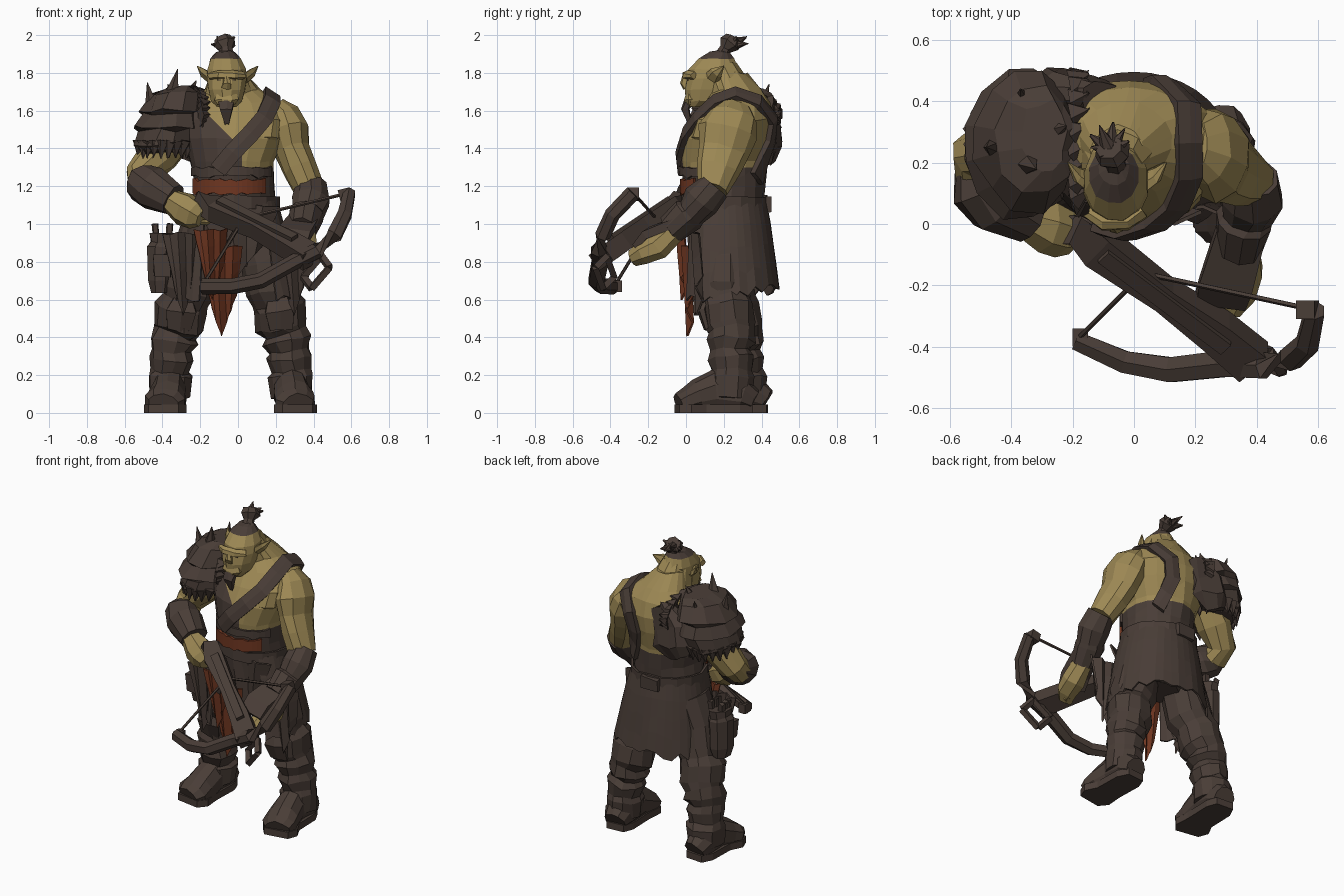
import bpy, bmesh, math, random
from mathutils import Vector
from mathutils.bvhtree import BVHTree

random.seed(4)
cube = bpy.data.objects.get("Cube")
if cube:
    bpy.data.objects.remove(cube, do_unlink=True)


def material(name, colour):
    mat = bpy.data.materials.new(name)
    mat.use_nodes = True
    mat.diffuse_color = (*colour, 1)
    for node in mat.node_tree.nodes:
        if node.type == 'BSDF_PRINCIPLED':
            node.inputs["Base Color"].default_value = (*colour, 1)
            node.inputs["Roughness"].default_value = .9
    return mat


skin = material("olive skin", (.34, .25, .09))
leather = material("dark leather", (.067, .047, .038))
cloth = material("rust cloth", (.16, .037, .015))


def finish(name, bm, *mats):
    bmesh.ops.recalc_face_normals(bm, faces=bm.faces)
    mesh = bpy.data.meshes.new(name)
    bm.to_mesh(mesh)
    bm.free()
    for mat in mats:
        mesh.materials.append(mat)
    obj = bpy.data.objects.new(name, mesh)
    bpy.context.collection.objects.link(obj)
    return obj


def add_tube(bm, rings, sides, level, rough):
    """Loft through rings of (x, y, z, radius[, second radius])."""
    points = [Vector(r[:3]) for r in rings]
    loops = []
    for i, ring in enumerate(rings):
        t = (points[min(i + 1, len(rings) - 1)] - points[max(i - 1, 0)]).normalized()
        t = Vector((0, 0, 1)) if level else t
        u = Vector((1, 0, 0)) if abs(t.x) < .8 else Vector((0, 1, 0))
        u = (u - t * u.dot(t)).normalized()
        v = t.cross(u)
        grow = math.sqrt(2) if sides == 4 else 1
        loop = []
        for k in range(sides):
            a = math.tau * (k + .5) / sides
            p = points[i] + grow * (u * ring[3] * math.cos(a) + v * ring[-1] * math.sin(a))
            p += Vector([random.uniform(-rough, rough) for _ in range(3)])
            p.z = max(p.z, 0)
            loop.append(bm.verts.new(p))
        loops.append(loop)
    for a, b in zip(loops, loops[1:]):
        for k in range(sides):
            n = (k + 1) % sides
            bm.faces.new((a[k], a[n], b[n], b[k]))
    bm.faces.new(loops[0])
    bm.faces.new(loops[-1])


def tubes(name, mat, *paths, sides=10, level=False, rough=.005):
    bm = bmesh.new()
    for rings in paths:
        add_tube(bm, rings, sides, level, rough)
    return finish(name, bm, mat)


def spike(base, tip, radius):
    return [(*base, radius), (*tip, .002)]


def beam(a, b, w, h):
    return [(*a, w, h), (*b, w, h)]


def sheet(name, mat, point, columns, rows, closed=False, thick=.012):
    """Cloth grid from point(u, v), thickened."""
    bm = bmesh.new()
    grid = [[bm.verts.new(point(c / columns, r / rows)) for r in range(rows + 1)]
            for c in range(columns + (not closed))]
    for c in range(columns):
        a, b = grid[c], grid[(c + 1) % len(grid)]
        for r in range(rows):
            bm.faces.new((a[r], b[r], b[r + 1], a[r + 1]))
    obj = finish(name, bm, mat)
    mod = obj.modifiers.new("thickness", 'SOLIDIFY')
    mod.thickness = thick
    mod.offset = 0
    return obj


# Torso: bare skin above, leather vest below a slanted neckline
bm = bmesh.new()
add_tube(bm, [(-.03, .2, .78, .13, .12), (-.02, .22, .95, .22, .19), (-.02, .21, 1.1, .22, .2),
              (-.02, .2, 1.2, .21, .215), (-.03, .2, 1.33, .225, .23), (-.02, .22, 1.45, .27, .24),
              (-.01, .25, 1.55, .29, .22), (-.01, .27, 1.64, .24, .18), (-.03, .27, 1.71, .15, .13),
              (-.05, .22, 1.8, .09, .1)], 18, True, .006)
for co, no in (((0, 0, 1.3), (0, 0, 1)), ((0, 0, 1.42), (1, 0, 1)), ((.02, 0, 0), (1, 0, 0))):
    bmesh.ops.bisect_plane(bm, geom=bm.verts[:] + bm.edges[:] + bm.faces[:], plane_co=co, plane_no=no)
for f in bm.faces:
    c = f.calc_center_median()
    f.material_index = int(c.z < 1.3 or (c.x < .02 and c.z < 1.42 - c.x and c.y < .25))
surface = BVHTree.FromBMesh(bm)
finish("torso", bm, skin, leather)
tubes("chest_muscle", skin, [(.12, .13, 1.4, .05), (.12, .1, 1.46, .1, .08), (.12, .12, 1.55, .11, .07),
                             (.13, .18, 1.62, .05)], level=True)

# Shoulder strap hugging the torso from chest over the shoulder to the back
route = [Vector(p) for p in ((-.12, -.05, 1.28), (-.03, -.05, 1.38), (.07, -.03, 1.49), (.15, .03, 1.58),
                             (.2, .13, 1.68), (.21, .27, 1.74), (.18, .4, 1.66), (.11, .5, 1.55),
                             (.08, .5, 1.42), (.12, .46, 1.32), (.18, .42, 1.24))]


def strap_point(u, v):
    i = round(u * (len(route) - 1))
    along = route[min(i + 1, len(route) - 1)] - route[max(i - 1, 0)]
    hit, normal, _, _ = surface.find_nearest(route[i])
    edge = hit + normal.cross(along).normalized() * (v - .5) * .09
    hit, normal, _, _ = surface.find_nearest(edge)
    return hit + normal * .015


sheet("shoulder_strap", leather, strap_point, len(route) - 1, 2, thick=.03)


# Waist wraps
def wrap(name, mat, start, end, low, high, rx, ry):
    def point(u, v):
        a = math.radians(start + (end - start) * u)
        return (-.02 + rx * math.sin(a), .205 - ry * math.cos(a),
                low + (high - low) * v + random.uniform(-.01, .01))
    sheet(name, mat, point, 16, 2, closed=end - start == 360, thick=.015)


wrap("waist_sash", cloth, -70, 46, 1.16, 1.235, .228, .23)
wrap("belt", leather, 0, 360, 1.08, 1.15, .235, .22)
wrap("vest_fold", leather, -80, 60, 1.25, 1.3, .225, .235)
tubes("back_pouch", leather, beam((-.1, .43, 1.1), (.02, .43, 1.1), .02, .04), sides=4)


# Ragged skirt, open at the front with squared front corners
def skirt_point(u, v):
    a = math.radians(34 + 292 * u)
    s, c = math.sin(a), math.cos(a)
    if c > 0:
        s, c = math.copysign(abs(s) ** .75, s), c ** .75
    hem = .62 + random.uniform(-.035, .035) - .04 * c
    flare = v ** .8
    rx, ry = .225 + .09 * flare, .205 + .055 * flare
    return (-.02 + .02 * v + rx * s, .215 + .015 * v - ry * c, 1.12 + (hem - 1.12) * v)


sheet("skirt", leather, skirt_point, 30, 4)


# Hanging cloth strips
def strip(name, mat, left, right, top, bottom, y):
    def point(u, v):
        point_down = (1 - abs(2 * u - .8)) * .4 + .6
        pinch = .5 + (u - .5) * (1 - .45 * v)
        return (left + (right - left) * pinch + .02 * v, y + .02 * math.sin(u * 14) + .02 * v,
                top + (bottom - top) * v * point_down + random.uniform(-.01, .01))
    sheet(name, mat, point, 5, 4)


strip("cloth_strip_upper", cloth, -.235, -.06, .97, .6, -.03)
strip("cloth_strip_lower", cloth, -.21, .02, .88, .4, .0)
strip("right_flap", leather, -.4, -.2, .95, .52, .04)
strip("left_flap", leather, .18, .4, .95, .52, .05)
strip("front_apron", leather, -.22, .22, 1.1, .72, .02)

# Legs with wrapped greaves and heavy boots, left foot a step ahead
for side, word, step in ((1, "left", -.07), (-1, "right", .01)):
    def off(*rings):
        return [(-.04 + side * x, y + step * (1 - z), z, *radii) for x, y, z, *radii in rings]
    tubes(word + "_leg", leather, off(
        (.13, .22, .98, .13), (.19, .21, .8, .14), (.22, .22, .66, .145), (.24, .24, .6, .125),
        (.26, .25, .56, .14), (.27, .27, .46, .135), (.29, .28, .43, .115), (.3, .28, .38, .13),
        (.31, .28, .33, .105), (.31, .29, .29, .12), (.32, .295, .22, .105), (.32, .3, .19, .12),
        (.325, .3, .08, .11)), sides=11, rough=.009)
    tubes(word + "_knee_guard", leather, off(
        (.25, .13, .6, .06, .02), (.26, .12, .54, .09, .03), (.27, .15, .44, .07, .02)), sides=6)
    tubes(word + "_boot", leather, off(
        (.32, .415, .06, .07, .07), (.325, .36, .09, .095, .1), (.325, .22, .11, .095, .12),
        (.335, .13, .08, .105, .095), (.345, .07, .06, .11, .075), (.355, .03, .045, .085, .06)))
    tubes(word + "_sole", leather, off(
        (.32, .42, .02, .06, .025), (.325, .35, .02, .09, .025), (.33, .17, .02, .09, .025),
        (.345, .08, .02, .115, .025), (.355, .02, .02, .08, .025)), sides=4, rough=0)

# Head, crown of hair, face
bm = bmesh.new()
add_tube(bm, [(-.06, .06, 1.62, .05, .05), (-.06, .1, 1.65, .085, .105), (-.06, .11, 1.71, .1, .12),
              (-.06, .13, 1.77, .11, .13), (-.06, .145, 1.82, .105, .135), (-.065, .16, 1.875, .082, .095),
              (-.065, .18, 1.91, .05, .055), (-.06, .19, 1.92, .02, .02)], 12, True, .003)
for f in bm.faces:
    f.material_index = int(f.calc_center_median().z > 1.885)
finish("head", bm, skin, leather)
tubes("neck", skin, [(-.06, .17, 1.82, .09, .1), (-.05, .22, 1.7, .13, .13), (-.03, .27, 1.6, .17, .15)])
tubes("brow", skin, [(-.15, .04, 1.785, .02), (-.1, .005, 1.79, .025), (-.02, .005, 1.79, .025),
                     (.03, .04, 1.785, .02)], sides=6)
tubes("nose", skin, [(-.06, .0, 1.785, .015), (-.06, -.01, 1.745, .025), (-.06, .0, 1.72, .03, .015)], sides=6)
tubes("lower_jaw", skin, [(-.06, .03, 1.63, .05, .04), (-.06, .025, 1.66, .07, .04),
                          (-.06, .03, 1.685, .06, .03)], level=True, sides=8)
tubes("eyes", leather, *[beam((x, .01, 1.762), (x + .02, .01, 1.762), .004, .003) for x in (-.11, -.03)],
      sides=4, rough=0)
tubes("beard", leather, [(-.06, .01, 1.64, .045, .025), (-.06, -.005, 1.61, .035, .025), (-.06, .02, 1.53, .012)], sides=6)
tubes("ears", skin, *[[(-.055 + s * .09, .14, 1.77, .02, .045), (-.055 + s * .13, .16, 1.8, .018, .035),
                       (-.055 + s * .16, .2, 1.835, .003)] for s in (1, -1)], sides=6, rough=0)
tufts = [spike((-.075, .24, 1.95), (-.08 + .065 * math.cos(a), .27 + .06 * math.sin(a), 1.965 + .025 * math.cos(3 * a)), .035)
         for a in (k * math.tau / 9 for k in range(9))]
tubes("topknot", leather, [(-.06, .19, 1.89, .04), (-.065, .21, 1.925, .035), (-.07, .23, 1.95, .06),
                           (-.08, .25, 1.98, .045)], *tufts, sides=7, rough=.004)

# Arms, bracers and hands
tubes("left_arm", skin, [(.2, .26, 1.63, .05, .08), (.235, .25, 1.57, .09, .13), (.27, .22, 1.49, .11, .155),
                         (.29, .2, 1.39, .095, .135), (.33, .17, 1.29, .095, .115), (.38, .14, 1.18, .085)])
tubes("left_bracer", leather, [(.385, .15, 1.2, .085), (.385, .08, 1.12, .1), (.37, .03, 1.06, .085),
                               (.36, .01, 1.05, .095), (.34, -.08, .97, .08)])
tubes("left_hand_guard", leather, [(.345, -.03, 1.02, .08, .025), (.3, -.2, .95, .09, .025),
                                   (.28, -.26, .89, .08, .02)], sides=4)
tubes("right_arm", skin, [(-.25, .27, 1.58, .12), (-.36, .26, 1.45, .11), (-.42, .25, 1.37, .11),
                          (-.51, .22, 1.26, .09), (-.5, .15, 1.2, .08)])
tubes("right_bracer", leather, [(-.535, .2, 1.24, .05), (-.51, .13, 1.22, .1), (-.45, .08, 1.19, .115),
                                (-.34, .02, 1.13, .085)])
hands = {"left": [(.35, -.06, .96, .06), (.35, -.15, .88, .075), (.335, -.23, .845, .065), (.31, -.28, .82, .045)],
         "right": [(-.37, .02, 1.13, .06), (-.29, -.01, 1.08, .09), (-.23, -.03, 1.05, .08), (-.19, -.05, 1.03, .05)]}
for word, rings in hands.items():
    tip = Vector(rings[-1][:3])
    fingers = [beam(tip + Vector((.03, .05, .022 * k)), tip + Vector((-.03, .01, .022 * k)), .018, .014)
               for k in (-1, 0, 1, 2)]
    tubes(word + "_hand", skin, rings, *fingers, sides=7)

# Stepped shoulder armour with horns and a ragged fur edge
tubes("shoulder_armour", leather, [(-.29, .28, 1.72, .07, .12), (-.32, .275, 1.69, .14, .18), (-.35, .27, 1.6, .175, .235),
                                   (-.355, .27, 1.59, .155, .215), (-.37, .265, 1.51, .185, .25), (-.37, .265, 1.5, .16, .22),
                                   (-.39, .26, 1.42, .17, .215), (-.4, .26, 1.38, .12, .16)],
      sides=12, level=True, rough=.014)
tubes("armour_horns", leather, spike((-.35, .2, 1.67), (-.32, .18, 1.82), .045),
      spike((-.45, .25, 1.6), (-.48, .25, 1.75), .045), spike((-.26, .3, 1.68), (-.22, .32, 1.76), .035),
      spike((-.36, .4, 1.62), (-.37, .44, 1.74), .035), sides=5, rough=0)
fur = []
for k in range(22):
    a = k * math.tau / 22
    c, s = math.cos(a), math.sin(a)
    fur.append(spike((-.2, .27 + .21 * c, 1.58 + .1 * s), (-.15, .29 + .21 * c, 1.58 + .12 * s), .045))
    fur.append(spike((-.38 + .14 * c, .26 + .19 * s, 1.44), (-.39 + .14 * c, .26 + .19 * s, 1.35), .04))
tubes("armour_fur", leather, *fur, sides=5)
tubes("back_mantle", leather, [(-.12, .42, 1.64, .07, .05), (-.2, .44, 1.53, .13, .06), (-.22, .45, 1.42, .14, .05),
                               (-.25, .44, 1.34, .08, .03)], rough=.02)

# Quiver on the right hip
tubes("quiver", leather, [(-.4, .21, .95, .07, .085), (-.4, .21, .9, .065, .08), (-.41, .21, .88, .075, .09),
                          (-.41, .21, .7, .07, .085), (-.41, .21, .64, .055, .07)], sides=8)
tubes("quiver_bolts", leather, *[beam((-.4 + .03 * dx, .21 + .03 * dy, .9), (-.4 + .04 * dx, .21 + .04 * dy, 1.0), .014, .014)
                                 for dx in (-1, 1) for dy in (-1, 0, 1)], sides=4)
tubes("quiver_pocket", leather, beam((-.4, .11, .72), (-.4, .11, .84), .045, .025), sides=4)

# Crossbow held across the body
tubes("crossbow_stock", leather, [(-.21, -.02, 1.12, .05), (-.12, -.07, 1.08, .06, .05), (.1, -.23, .98, .045),
                                  (.27, -.35, .89, .06, .05), (.39, -.45, .82, .065, .05)], sides=4, rough=0)
tubes("crossbow_rail", leather, beam((-.1, -.1, 1.12), (.3, -.4, .92), .025, .02),
      beam((.0, -.15, .99), (-.05, -.13, .9), .012, .012), sides=4, rough=0)
bow = ((.59, -.28, 1.165), (.565, -.39, 1.05), (.51, -.44, .94), (.42, -.46, .86), (.3, -.455, .8), (.12, -.475, .7),
       (-.03, -.45, .67), (-.19, -.38, .67))
tubes("crossbow_limbs", leather, [(*p, .035 + .015 * math.sin(i * math.pi / 7), .042) for i, p in enumerate(bow)], sides=6, rough=0)
nock = (.03, -.16, 1.03)
tubes("bowstring", leather, *[[(*end, .009), (*nock, .009)] for end in (bow[0], bow[-1])], sides=5, rough=0)
tubes("limb_tips", leather, beam((.535, -.28, 1.15), (.595, -.28, 1.165), .03, .03),
      beam((-.2, -.37, .67), (-.15, -.37, .67), .03, .03), sides=4, rough=0)
loop = [(.44, -.42, .83), (.485, -.48, .77), (.39, -.44, .66), (.345, -.38, .72)]
tubes("foot_stirrup", leather, *[beam(loop[k - 1], loop[k], .016, .016) for k in range(4)], sides=4, rough=0)
